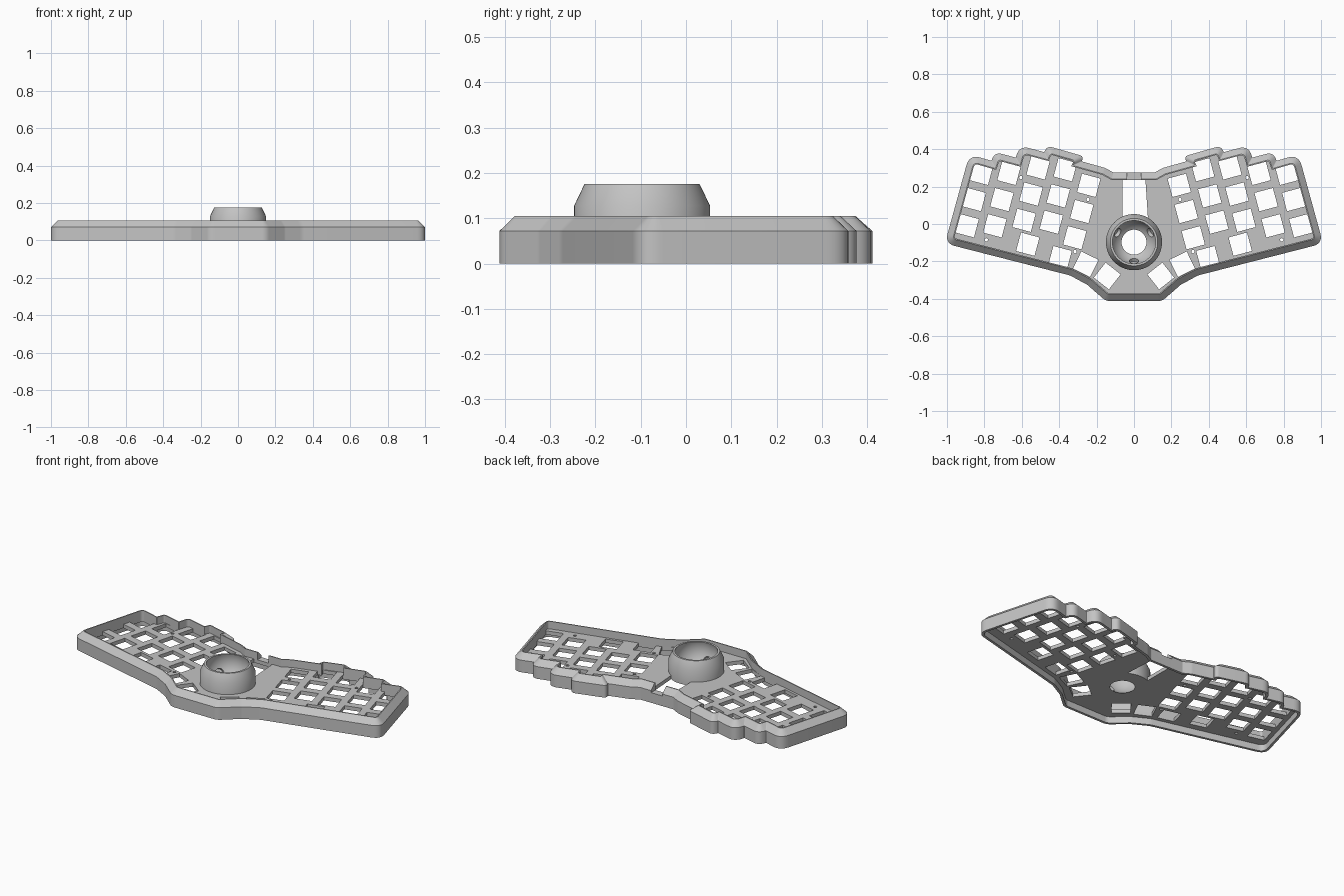
import bpy, bmesh, math
from mathutils import Vector, Matrix

if "Cube" in bpy.data.objects:
    bpy.data.objects.remove(bpy.data.objects["Cube"], do_unlink=True)

grey = bpy.data.materials.new("plain_grey")
grey.use_nodes = True
grey.diffuse_color = (0.55, 0.55, 0.55, 1)
grey.node_tree.nodes["Principled BSDF"].inputs["Base Color"].default_value = (0.55, 0.55, 0.55, 1)


def link(name, data):
    data.materials.append(grey)
    ob = bpy.data.objects.new(name, data)
    bpy.context.collection.objects.link(ob)
    return ob


def finish(name, bm):
    bmesh.ops.recalc_face_normals(bm, faces=bm.faces[:])
    mesh = bpy.data.meshes.new(name)
    bm.to_mesh(mesh)
    bm.free()
    return link(name, mesh)


def activate(ob):
    bpy.ops.object.select_all(action='DESELECT')
    ob.select_set(True)
    bpy.context.view_layer.objects.active = ob


def cut(ob, cutter_bm):
    cutter = finish("cutter", cutter_bm)
    cutter.hide_render = True
    mod = ob.modifiers.new("holes", 'BOOLEAN')
    mod.operation = 'DIFFERENCE'
    mod.solver = 'EXACT'
    mod.object = cutter
    activate(ob)
    bpy.ops.object.modifier_apply(modifier=mod.name)
    bpy.data.objects.remove(cutter, do_unlink=True)


def smooth(ob):
    activate(ob)
    bpy.ops.object.shade_smooth_by_angle(angle=math.radians(30))


# Case outline: corners of one half with rounding radius, clockwise from the back
HALF = [(.11, .275, 0), (.155, .30, .05), (.28, .335, 0), (.268, .362, .05),
        (.465, .418, .05), (.48, .384, 0), (.613, .42, .06), (.632, .355, 0),
        (.745, .385, .05), (.762, .338, 0), (.88, .372, .06), (1.011, -.104, .055),
        (.342, -.275, .1), (.25, -.325, .05), (.15, -.412, .06)]
CORNERS = HALF + [(-x, y, r) for x, y, r in reversed(HALF)]


def outline(inset, steps=8):
    """Rounded case outline, moved inwards by the given distance."""
    n = len(CORNERS)
    pts = [Vector(c[:2]) for c in CORNERS]
    moved, convex = [], []
    for i in range(n):
        a = (pts[i] - pts[i - 1]).normalized()
        b = (pts[(i + 1) % n] - pts[i]).normalized()
        na, nb = Vector((a.y, -a.x)), Vector((b.y, -b.x))
        moved.append(pts[i] + inset * (na + nb) / (1 + na.dot(nb)))
        convex.append(a.cross(b) < 0)
    result = []
    for i in range(n):
        p, before, after = moved[i], moved[i - 1] - moved[i], moved[(i + 1) % n] - moved[i]
        r = CORNERS[i][2]
        # Sharp valleys leave most of a short edge to the round bump beside them
        share = .45 if r and CORNERS[i - 1][2] and CORNERS[(i + 1) % n][2] else .82 if r else .15
        r = max(r - inset, .004) if convex[i] else r + .004
        t = r * math.tan((math.pi - before.angle(after)) / 2)
        t = min(t, share * before.length, share * after.length)
        s, e = p + before.normalized() * t, p + after.normalized() * t
        for k in range(steps + 1):
            f = k / steps
            result.append(s * (1 - f) ** 2 + p * 2 * f * (1 - f) + e * f * f)
    return result


def loft(bm, rings):
    """Bridge equal rings into a closed tube, the last joined to the first."""
    vs = [[bm.verts.new(v) for v in ring] for ring in rings]
    n = len(vs[0])
    for a, b in zip(vs, vs[1:] + vs[:1]):
        for i in range(n):
            j = (i + 1) % n
            bm.faces.new((a[i], a[j], b[j], b[i]))


def level(inset, z):
    return [(p.x, p.y, z) for p in outline(inset)]


# Chamfered perimeter wall, recessed below, with a cable notch at the back
PLATE_LOW, PLATE_TOP = .038, .06
bm = bmesh.new()
loft(bm, [level(0, 0), level(0, .072), level(.034, .105), level(.040, .105),
          level(.040, PLATE_LOW), level(.015, PLATE_LOW), level(.015, 0)])
wall = finish("case_wall", bm)
bm = bmesh.new()
bmesh.ops.create_cube(bm, size=1, matrix=Matrix.Translation((0, .255, .115))
                      @ Matrix.Diagonal((.075, .12, .11, 1)))
cut(wall, bm)
smooth(wall)


# Switch plate: a filled flat curve, inner loops become openings
def circle(x, y, radius, count, start=0.0, sweep=math.tau):
    return [(x + radius * math.cos(start + sweep * i / count),
             y + radius * math.sin(start + sweep * i / count)) for i in range(count)]


TILT = math.radians(15)
KEY = .102
CUP_Y = -.097
keys = []
# Five staggered columns of three keys, then four lower keys
for col, top in enumerate((.137, .185, .157, .088, .05)):
    for row in range(3):
        u, v = .287 + .143 * col, top - .145 * row
        keys.append((u * math.cos(TILT) - v * math.sin(TILT),
                     u * math.sin(TILT) + v * math.cos(TILT), TILT))
keys += [(.568, -.108, TILT), (.395, -.18, TILT),
         (.258, -.215, math.radians(26)), (.143, -.278, math.radians(38))]
screws = [(.605, .248), (.79, -.085), (.246, .132), (.315, -.148)]

loops = [[(p.x, p.y) for p in outline(.02)]]
for side in (1, -1):
    for x, y, turn in keys:
        loops.append(circle(side * x, y, KEY / math.sqrt(2), 4, side * turn + math.pi / 4))
    for x, y in screws:
        loops.append(circle(side * x, y, .009, 12))
# Keyhole opening: round for the cup, straight slot behind it
SLOT, CUP_HOLE = .061, .142
gap = math.asin(SLOT / CUP_HOLE)
loops.append([(SLOT, .24), (-SLOT, .24)]
             + circle(0, CUP_Y, CUP_HOLE, 48, math.pi / 2 + gap, math.tau - 2 * gap))

curve = bpy.data.curves.new("switch_plate", 'CURVE')
curve.dimensions = '2D'
curve.fill_mode = 'BOTH'
curve.extrude = (PLATE_TOP - PLATE_LOW) / 2
for loop in loops:
    spline = curve.splines.new('POLY')
    spline.points.add(len(loop) - 1)
    for point, (x, y) in zip(spline.points, loop):
        point.co = (x, y, 0, 1)
    spline.use_cyclic_u = True
plate = link("switch_plate", curve)
plate.location.z = (PLATE_TOP + PLATE_LOW) / 2
activate(plate)
bpy.ops.object.convert(target='MESH')
smooth(bpy.context.view_layer.objects.active)

# Ball cup: turned profile with a spherical seat and an open bottom
SEAT, SEAT_Z = .121, .139
profile = [(.15, PLATE_LOW), (.15, .128), (.127, .176)]
for k in range(17):
    a = math.radians(17.8 - k * (17.8 + 56.6) / 16)
    profile.append((SEAT * math.cos(a), SEAT_Z + SEAT * math.sin(a)))
bm = bmesh.new()
loft(bm, [[(x, y, z) for x, y in circle(0, CUP_Y, r, 64)] for r, z in profile])
cup = finish("ball_cup", bm)

# Three bearing pockets in the seat
bm = bmesh.new()
for deg in (30, 150, 270):
    a = math.radians(deg)
    out = Vector((.85 * math.cos(a), .85 * math.sin(a), -.525))
    spot = Vector((0, CUP_Y, SEAT_Z)) + out * .118
    bmesh.ops.create_cone(bm, cap_ends=True, segments=24, radius1=.025, radius2=.025, depth=.04,
                          matrix=Matrix.Translation(spot) @ out.to_track_quat('Z', 'Y').to_matrix().to_4x4())
cut(cup, bm)
smooth(cup)
